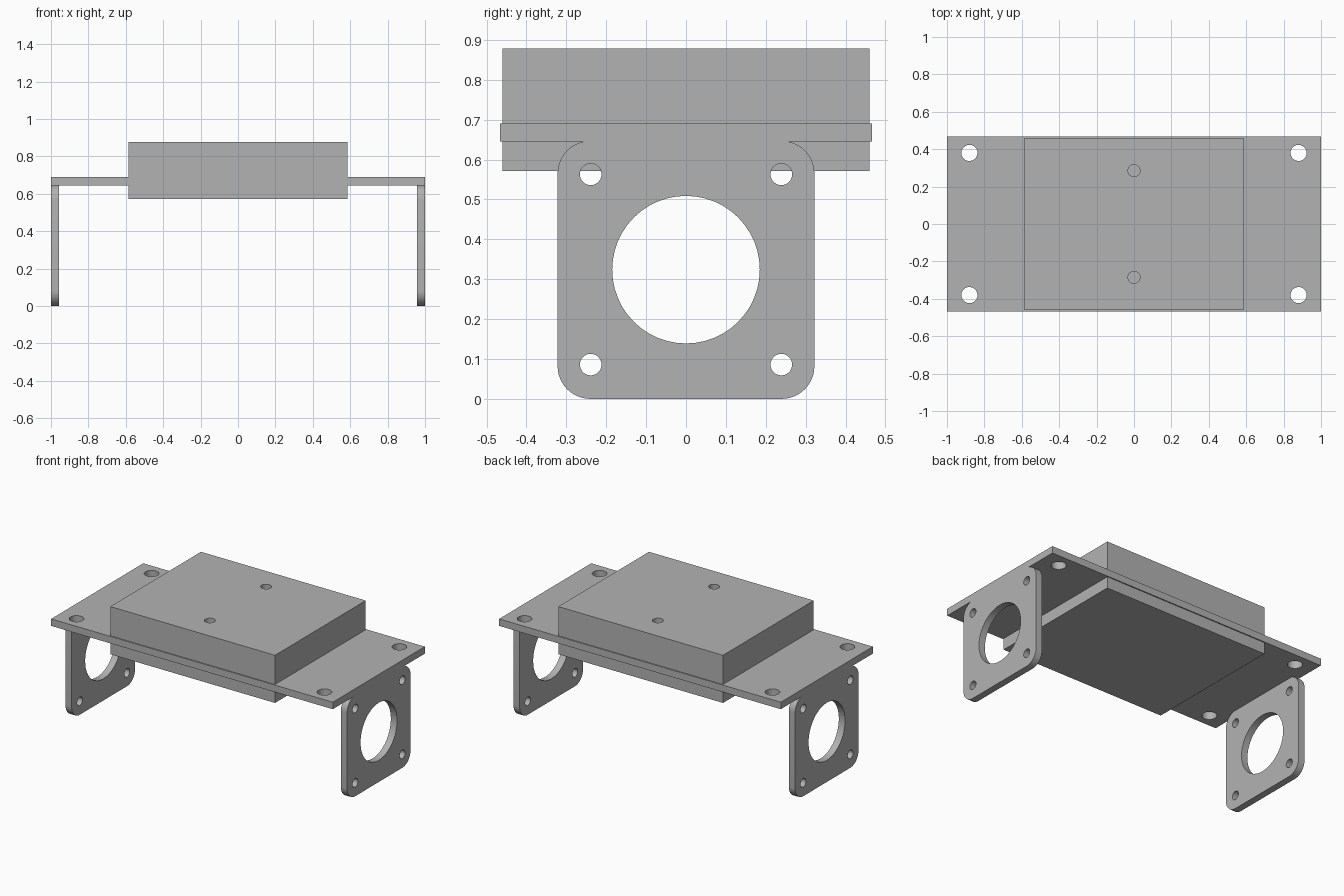
import bpy
import bmesh
from math import pi, radians
from mathutils import Matrix, Vector

cube = bpy.data.objects.get("Cube")
if cube:
    bpy.data.objects.remove(cube, do_unlink=True)

grey = bpy.data.materials.new("plain grey")
grey.use_nodes = True
colour = (0.45, 0.45, 0.45, 1)
grey.diffuse_color = colour
grey.node_tree.nodes["Principled BSDF"].inputs["Base Color"].default_value = colour


def add_object(name, bm):
    mesh = bpy.data.meshes.new(name)
    bm.to_mesh(mesh)
    bm.free()
    mesh.materials.append(grey)
    obj = bpy.data.objects.new(name, mesh)
    bpy.context.collection.objects.link(obj)
    return obj


def box(name, size, centre, corner=0):
    """Block; with corner set, the edges along x are rounded."""
    bm = bmesh.new()
    bmesh.ops.create_cube(bm, size=1, matrix=Matrix.Translation(centre) @ Matrix.Diagonal((*size, 1)))
    if corner:
        edges = [e for e in bm.edges if abs(e.verts[0].co.x - e.verts[1].co.x) > size[0] / 2]
        bmesh.ops.bevel(bm, geom=edges, offset=corner, segments=12, profile=0.5, affect='EDGES')
    return add_object(name, bm)


def drill(obj, holes, axis, depth):
    """Cut round holes, each given as (centre, radius), along an axis."""
    turn = Matrix.Rotation(pi / 2, 4, 'Y') if axis == 'X' else Matrix()
    bm = bmesh.new()
    for centre, radius in holes:
        bmesh.ops.create_cone(bm, cap_ends=True, segments=48, radius1=radius, radius2=radius,
                              depth=depth, matrix=Matrix.Translation(centre) @ turn)
    cutter = add_object("hole_cutter", bm)
    cutter.hide_render = True
    cut = obj.modifiers.new("holes", 'BOOLEAN')
    cut.object = cutter
    cut.solver = 'EXACT'
    bpy.ops.object.select_all(action='DESELECT')
    bpy.context.view_layer.objects.active = obj
    obj.select_set(True)
    bpy.ops.object.modifier_apply(modifier=cut.name)
    bpy.data.objects.remove(cutter, do_unlink=True)
    bpy.ops.object.shade_smooth_by_angle(angle=radians(30))


# Mounting plate with four corner holes
plate = box("mounting_plate", (2, 0.934, 0.045), (0, 0, 0.668))
drill(plate, [(Vector((x, y, 0.668)), 0.043) for x in (-0.88, 0.88) for y in (-0.38, 0.38)], 'Z', 0.2)

# Central block with two blind holes in its top
block = box("central_block", (1.17, 0.92, 0.306), (0, 0, 0.725))
drill(block, [(Vector((0, y, 0.878)), 0.032) for y in (-0.285, 0.285)], 'Z', 0.36)

# Upright brackets with a large bore and four bolt holes
for name, side in (("left_bracket", 1), ("right_bracket", -1)):
    x = side * 0.978
    bracket = box(name, (0.044, 0.644, 0.647), (x, 0, 0.3235), corner=0.082)
    bolts = [(Vector((x, y, z)), 0.027) for y in (-0.239, 0.239) for z in (0.086, 0.563)]
    drill(bracket, bolts + [(Vector((x, 0, 0.324)), 0.185)], 'X', 0.2)
